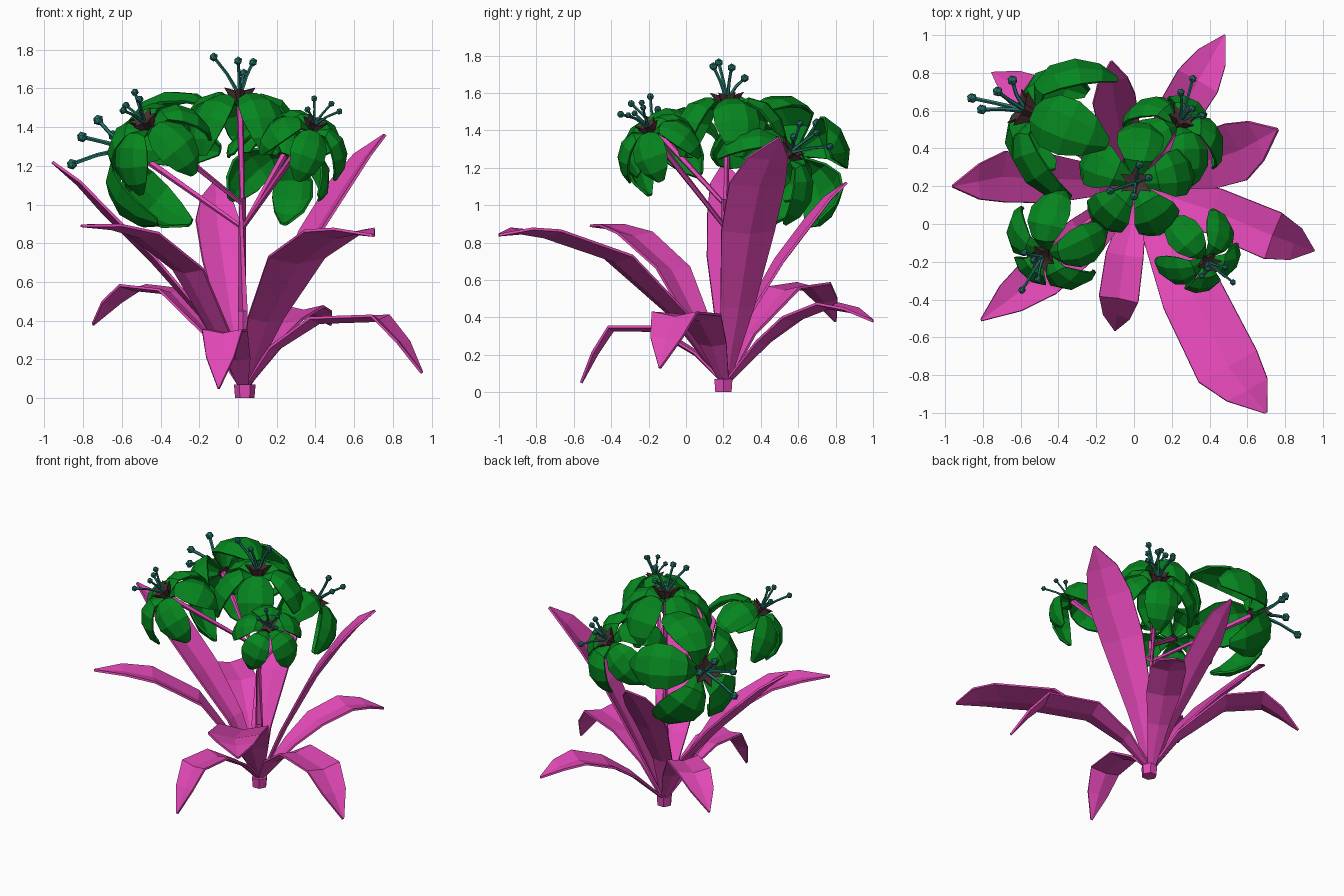
import bpy
import bmesh
import math
from mathutils import Vector, Matrix

if "Cube" in bpy.data.objects:
    bpy.data.objects.remove(bpy.data.objects["Cube"])

UP = Vector((0, 0, 1))


def material(name, color):
    mat = bpy.data.materials.new(name)
    mat.use_nodes = True
    mat.diffuse_color = (*color, 1)
    mat.node_tree.nodes["Principled BSDF"].inputs["Base Color"].default_value = (*color, 1)
    return mat


PINK = material("leaf pink", (0.76, 0.065, 0.47))
GREEN = material("petal green", (0.002, 0.24, 0.014))
TEAL = material("stamen teal", (0.018, 0.18, 0.15))
BROWN = material("flower heart brown", (0.07, 0.03, 0.032))


def finish(name, bm, mat, thickness=0.0, matrix=None):
    """Turn a bmesh into a flat-shaded object, optionally thickened."""
    if matrix:
        bm.transform(matrix)
    bmesh.ops.recalc_face_normals(bm, faces=bm.faces)
    mesh = bpy.data.meshes.new(name)
    bm.to_mesh(mesh)
    bm.free()
    mesh.materials.append(mat)
    obj = bpy.data.objects.new(name, mesh)
    bpy.context.collection.objects.link(obj)
    if thickness:
        mod = obj.modifiers.new("thickness", 'SOLIDIFY')
        mod.thickness = thickness
        mod.offset = 0


def loft(bm, rows, closed=False):
    """Skin rows of points; closed rows make a capped tube."""
    grid = [[bm.verts.new(p) for p in row] for row in rows]
    count = len(grid[0])
    for a, b in zip(grid, grid[1:]):
        for i in range(count if closed else count - 1):
            j = (i + 1) % count
            bm.faces.new((a[i], a[j], b[j], b[i]))
    if closed:
        bm.faces.new(grid[0])
        bm.faces.new(grid[-1])


def tangents(points):
    last = len(points) - 1
    return [(points[min(i + 1, last)] - points[max(i - 1, 0)]).normalized()
            for i in range(last + 1)]


def blade(bm, points, widths, across, bulge):
    """A curved blade: widths along a spine, arched across by bulge."""
    heading = points[-1] - points[0]
    side = UP.cross(heading).normalized()
    rows = []
    for p, t, w in zip(points, tangents(points), widths):
        normal = t.cross(side)
        rows.append([p + side * u * w / 2 - normal * (bulge * w * u * u) for u in across])
    loft(bm, rows)


def tube(bm, points, radii, sides=5):
    rows = []
    for p, t, r in zip(points, tangents(points), radii):
        turn = t.to_track_quat('Z', 'Y')
        angles = [math.tau * i / sides for i in range(sides)]
        rows.append([p + turn @ Vector((r * math.cos(a), r * math.sin(a), 0)) for a in angles])
    loft(bm, rows, closed=True)


# Leaves fan out from the crown, widest beyond the middle, pointed at the tip
CROWN = Vector((0.03, 0.21, 0.04))


def leaf(name, width, *spine):
    points = [CROWN] + [Vector(p) for p in spine]
    near_tip = points[-2].lerp(points[-1], 0.5)
    near_tip.z += 0.015
    points.insert(-1, near_tip)
    widths = [0.04] + [width * f for f in (0.6, 0.95, 1, 0.7, 0.04)]
    bm = bmesh.new()
    blade(bm, points, widths, (-1, 0, 1), -0.1)
    finish(name, bm, PINK, 0.014)


leaf("back_left_low_leaf", 0.24,
     (0.14, 0.42, 0.26), (0.23, 0.58, 0.38), (0.34, 0.76, 0.45), (0.48, 1, 0.38))
leaf("left_tall_leaf", 0.32,
     (0.2, 0.28, 0.45), (0.4, 0.34, 0.85), (0.56, 0.39, 1.1), (0.76, 0.5, 1.36))
leaf("left_drooping_leaf", 0.26,
     (0.2, 0.14, 0.25), (0.42, 0.07, 0.39), (0.73, -0.06, 0.4), (0.95, -0.14, 0.13))
leaf("front_left_long_leaf", 0.35,
     (0.15, -0.05, 0.4), (0.31, -0.38, 0.7), (0.5, -0.76, 0.83), (0.7, -1, 0.84))
leaf("front_drooping_leaf", 0.21,
     (0, 0.05, 0.2), (-0.05, -0.17, 0.33), (-0.08, -0.39, 0.33), (-0.1, -0.56, 0.05))
leaf("front_right_leaf", 0.25,
     (-0.1, 0.08, 0.33), (-0.27, -0.08, 0.65), (-0.5, -0.28, 0.83), (-0.81, -0.51, 0.89))
leaf("right_tall_leaf", 0.27,
     (-0.2, 0.23, 0.43), (-0.45, 0.24, 0.71), (-0.7, 0.25, 0.96), (-0.96, 0.2, 1.22))
leaf("back_right_low_leaf", 0.23,
     (-0.12, 0.32, 0.3), (-0.35, 0.53, 0.54), (-0.54, 0.68, 0.56), (-0.75, 0.8, 0.38))
leaf("back_tall_leaf", 0.23,
     (-0.03, 0.32, 0.38), (-0.08, 0.52, 0.7), (-0.11, 0.68, 0.91), (-0.12, 0.86, 1.12))

# Crown block and main stem
bm = bmesh.new()
tube(bm, [Vector((0.035, 0.2, 0)), Vector((0.035, 0.2, 0.07))], (0.05, 0.056), 6)
finish("crown", bm, PINK)

FORK = Vector((0.025, 0.21, 0.88))
bm = bmesh.new()
tube(bm, [CROWN, Vector((0.025, 0.21, 0.45)), FORK + UP * 0.15], (0.03, 0.026, 0.02))
finish("main_stem", bm, PINK)


# Flowers: splayed petals, a jagged heart and knobbed stamens
PETAL = ((0.03, -0.04, 0.05), (0.12, 0.01, 0.15), (0.22, -0.02, 0.24),
         (0.295, -0.11, 0.25), (0.32, -0.22, 0.18), (0.3, -0.31, 0.05))
STAMENS = ((-0.14, -0.04, 0.21), (-0.01, -0.07, 0.19), (0.07, 0.03, 0.18), (0.02, 0.1, 0.12))


def flower(name, center, axis, size, petal_spin, stamen_spin, join=FORK):
    center, axis = Vector(center), Vector(axis).normalized()
    turn = axis.to_track_quat('Z', 'Y').to_matrix().to_4x4()
    place = Matrix.Translation(center) @ turn @ Matrix.Scale(size, 4)

    bm = bmesh.new()
    for k in range(5):
        angle = math.radians(petal_spin) + math.tau * k / 5
        out = Vector((math.cos(angle), math.sin(angle), 0))
        lift = UP * 0.008 * (k % 2)
        points = [out * r + UP * z + lift for r, z, w in PETAL]
        blade(bm, points, [w for r, z, w in PETAL], (-1, -0.4, 0.4, 1), 0.2)
    finish(name + "_petals", bm, GREEN, 0.014, place)

    bm = bmesh.new()
    spikes = 12
    rows = []
    for radius, point, z in ((0.03, 0.03, -0.05), (0.05, 0.095, 0.03), (0.02, 0.02, 0.02)):
        rows.append([Vector((math.cos(math.tau * i / spikes), math.sin(math.tau * i / spikes), 0))
                     * (point if i % 2 else radius)
                     + UP * (z + (0.015 if i % 2 and point > radius else 0))
                     for i in range(spikes)])
    loft(bm, rows, closed=True)
    finish(name + "_heart", bm, BROWN, 0, place)

    bm = bmesh.new()
    swing = Matrix.Rotation(math.radians(stamen_spin), 3, 'Z')
    for stamen in STAMENS:
        tip = swing @ Vector(stamen)
        bend = tip * 0.5 + UP * 0.015
        tube(bm, [Vector((0, 0, 0)), bend, tip], (0.012, 0.009, 0.009))
        bmesh.ops.create_icosphere(bm, subdivisions=1, radius=0.024,
                                   matrix=Matrix.Translation(tip))
    finish(name + "_stamens", bm, TEAL, 0, place)

    # Straight branch widening into the back of the flower
    bm = bmesh.new()
    tube(bm, [join, center - axis * 0.03], (0.012, 0.02))
    finish(name + "_branch", bm, PINK)


flower("top_flower", (0.01, 0.22, 1.56), (0, -0.03, 1), 0.97, 84, 0)
flower("back_left_flower", (0.25, 0.55, 1.28), (0.3, 0.65, 0.65), 0.9, 54, 90)
flower("back_right_flower", (-0.57, 0.6, 1.29), (-0.85, 0.35, 0.3), 1.2, 90, 90)
flower("front_right_flower", (-0.48, -0.17, 1.42), (-0.4, -0.45, 0.75), 0.87, 54, 90,
       FORK + UP * 0.12)
flower("front_left_flower", (0.39, -0.2, 1.41), (0.35, -0.4, 0.8), 0.73, 90, 90)
